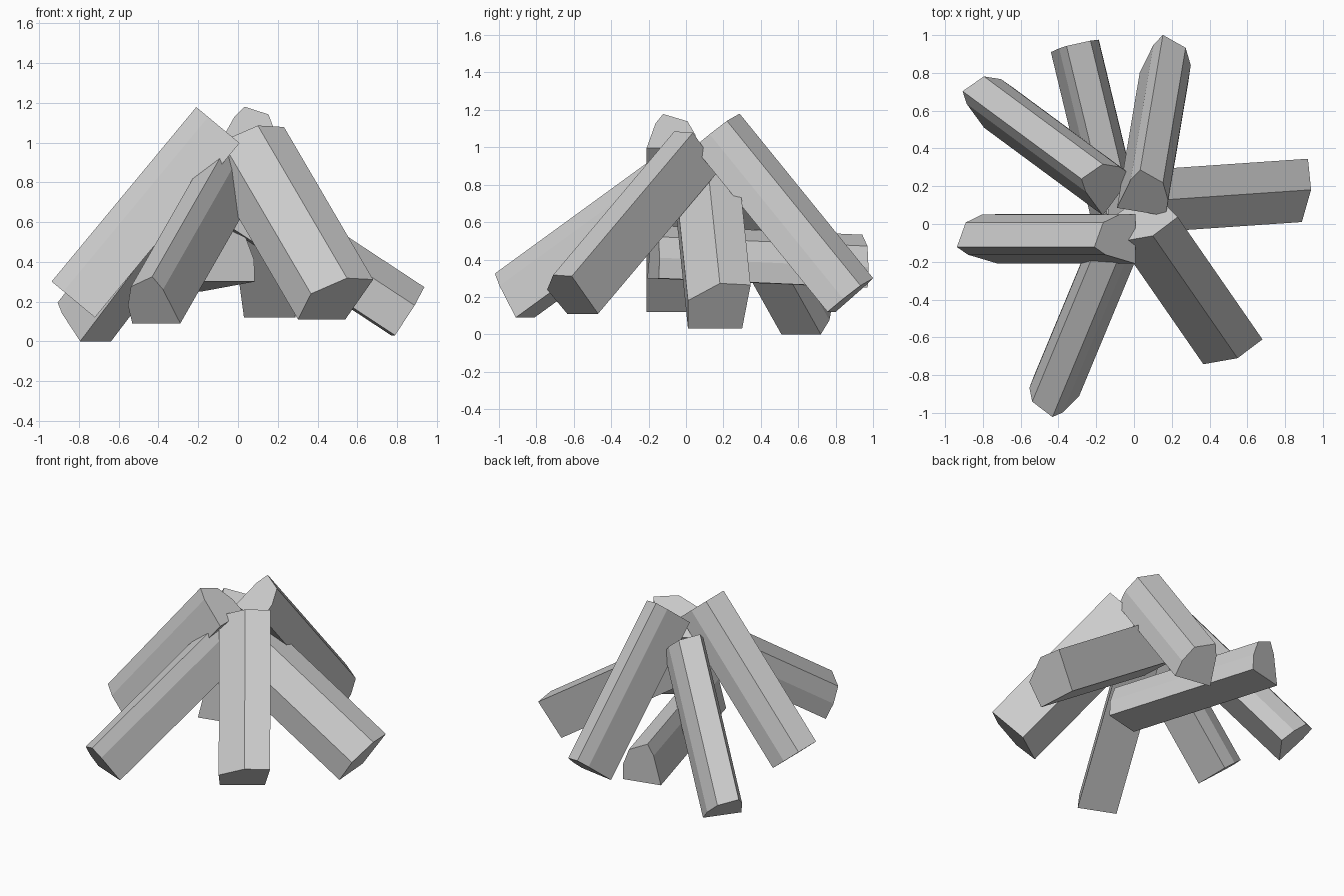
import bpy
from mathutils import Vector

if "Cube" in bpy.data.objects:
    bpy.data.objects.remove(bpy.data.objects["Cube"])

# Split-log cross-sections: (left, up) from the wedge's lower right corner
WIDE = [(0, 0), (.29, 0), (.297, .18), (.13, .29), (-.035, .28)]
NARROW = [(0, 0), (.262, 0), (.26, .11), (.218, .222), (.088, .283), (.047, .205)]


def log(name, profile, foot, direction, length):
    """Extrude a split-log profile from its foot corner along a direction."""
    d = Vector(direction).normalized()
    left = Vector((0, 0, 1)).cross(d).normalized()
    up = d.cross(left)
    base = [Vector(foot) + left * a + up * b for a, b in profile]
    n = len(base)
    verts = base + [p + d * length for p in base]
    faces = [tuple(range(n)), tuple(reversed(range(n, 2 * n)))]
    faces += [(i, i + n, (i + 1) % n + n, (i + 1) % n) for i in range(n)]
    mesh = bpy.data.meshes.new(name)
    mesh.from_pydata(verts, [], faces)
    obj = bpy.data.objects.new(name, mesh)
    bpy.context.collection.objects.link(obj)
    return obj


# Leaning logs around the pile, feet outside and tips meeting in the middle
log("log_front_right", WIDE, (.54, -.47, .11), (-.45, .65, .77), 1.10)
log("log_right", WIDE, (.77, .30, .03), (-.73, -.05, .48), 1.10)
log("log_left", NARROW, (-.72, -.21, .12), (.73, 0, .88), 1.14)
log("log_front_left", NARROW, (-.29, -.91, .09), (.32, .77, .56), 1.14)
log("log_back_left", NARROW, (-.794, .51, .0), (.63, -.465, .83), 1.14)
log("log_back", NARROW, (.03, .80, .12), (-.12, -.714, .88), 1.14)

# Nearly level log through the middle
log("log_level", NARROW, (-.44, .91, .25), (.27, -1.12, .05), 1.15)
